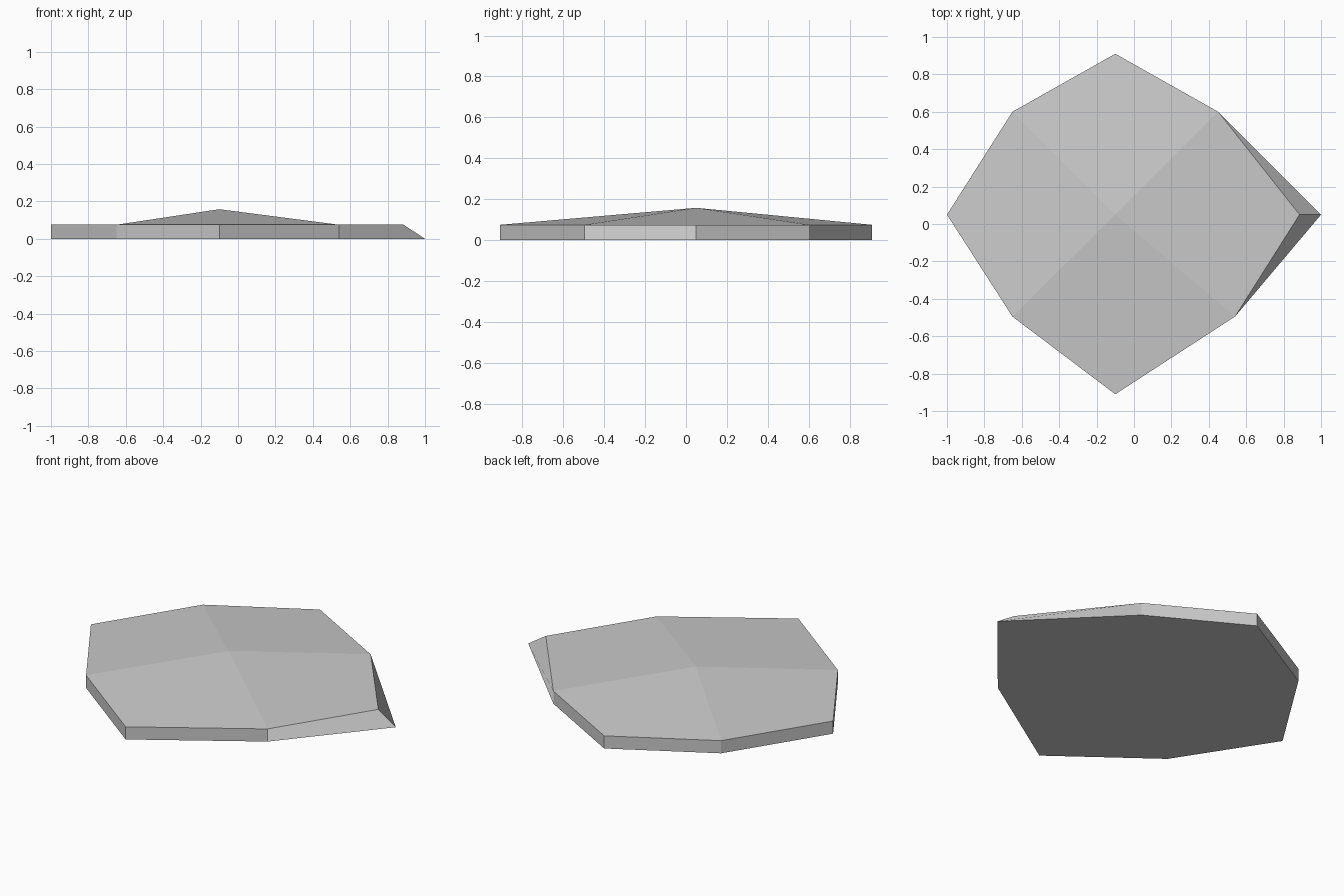
import bpy

# Remove the default cube only
cube = bpy.data.objects.get("Cube")
if cube:
    bpy.data.objects.remove(cube, do_unlink=True)

THICKNESS = 0.075
APEX = (-0.1, 0.05, 0.158)

# Slab outline, counter-clockwise from the left point: points alternate with corners
outline = [(0.885, 0.05), (0.45, 0.6), (-0.1, 0.91), (-0.65, 0.6),
           (-1, 0.05), (-0.65, -0.495), (-0.1, -0.91), (0.54, -0.495)]
n = len(outline)

# Foot of the slab matches its rim, except for the sloping left point
foot = [(1, 0.05)] + outline[1:]
verts = [(x, y, 0) for x, y in foot] + [(x, y, THICKNESS) for x, y in outline]
verts.append(APEX)
apex = len(verts) - 1

# Flat underside
faces = [tuple(reversed(range(n)))]

# Rim walls, each starting where its diagonal folds outward
for i in range(n):
    j = (i + 1) % n
    if j == 0:
        faces.append((j, j + n, i + n, i))
    else:
        faces.append((i, j, j + n, i + n))

# Four shallow roof panels from corner to corner, meeting at the apex
for tip in range(0, n, 2):
    before, after = n + (tip - 1) % n, n + tip + 1
    if tip % 4 == 0:
        faces.append((before, n + tip, after, apex))   # fold across the corners
    else:
        faces.append((apex, before, n + tip, after))   # fold along the ridge

mesh = bpy.data.meshes.new("faceted_slab")
mesh.from_pydata(verts, [], faces)
mesh.update()
slab = bpy.data.objects.new("faceted_slab", mesh)
bpy.context.collection.objects.link(slab)

# Plain grey stone
stone = bpy.data.materials.new("light_grey")
stone.use_nodes = True
colour = (0.6, 0.6, 0.6, 1)
stone.diffuse_color = colour
for node in stone.node_tree.nodes:
    if node.type == 'BSDF_PRINCIPLED':
        node.inputs["Base Color"].default_value = colour
mesh.materials.append(stone)
